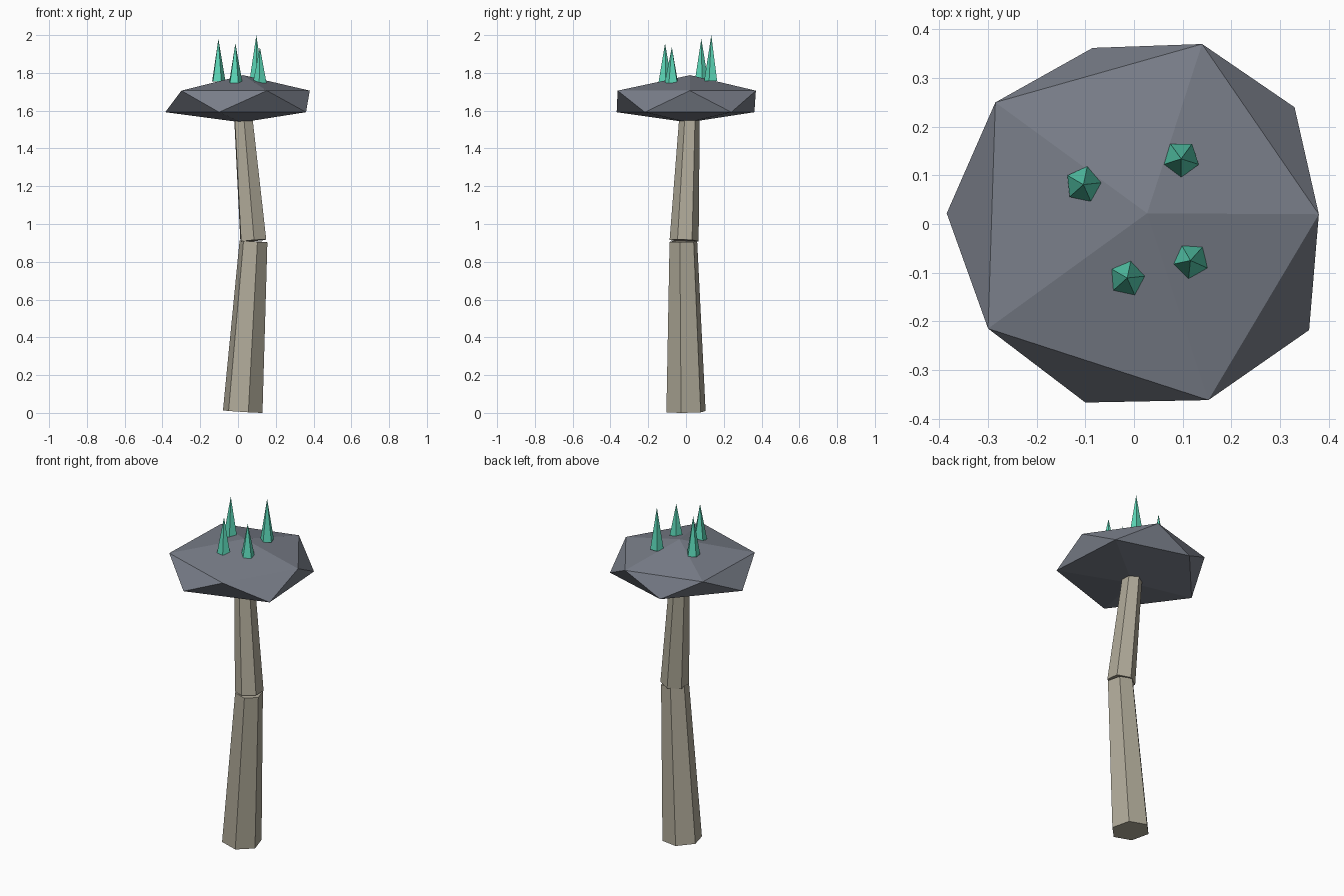
import bpy, bmesh, math
from mathutils import Vector, Matrix

if "Cube" in bpy.data.objects:
    bpy.data.objects.remove(bpy.data.objects["Cube"])


def material(name, rgb):
    m = bpy.data.materials.new(name)
    lin = [((c / 255 + 0.055) / 1.055) ** 2.4 for c in rgb]
    m.diffuse_color = (*lin, 1)
    m.use_nodes = True
    m.node_tree.nodes["Principled BSDF"].inputs["Base Color"].default_value = m.diffuse_color
    return m


BARK = material("pale bark", (176, 170, 153))
STONE = material("grey stone", (121, 126, 137))
CRYSTAL = material("teal crystal", (92, 216, 184))


def finish(bm, name, mat):
    bmesh.ops.recalc_face_normals(bm, faces=bm.faces)
    me = bpy.data.meshes.new(name)
    bm.to_mesh(me)
    bm.free()
    me.materials.append(mat)
    ob = bpy.data.objects.new(name, me)
    bpy.context.collection.objects.link(ob)
    return ob


def taper(name, base, tip, r1, r2, sides, turn, mat):
    """Flat-sided tapered column whose axis runs from base to tip."""
    a, b = Vector(base), Vector(tip)
    axis = b - a
    tilt = Vector((0, 0, 1)).rotation_difference(axis).to_matrix()
    bm = bmesh.new()
    rings = []
    for p, r in ((a, r1), (b, r2)):
        n = sides if r > 0 else 1
        ring = []
        for i in range(n):
            t = math.radians(turn) + 2 * math.pi * i / sides
            ring.append(bm.verts.new(p + tilt @ Vector((r * math.cos(t), r * math.sin(t), 0))))
        rings.append(ring)
    low, high = rings
    bm.faces.new(low[::-1])
    if len(high) > 1:
        bm.faces.new(high)
    for i in range(sides):
        j = (i + 1) % sides
        if len(high) > 1:
            bm.faces.new((low[i], low[j], high[j], high[i]))
        else:
            bm.faces.new((low[i], low[j], high[0]))
    return finish(bm, name, mat)


# Crooked trunk in two six-sided segments
taper("lower_trunk", (0.025, 0, 0.0066), (0.082, -0.014, 0.908), 0.108, 0.076, 6, -14, BARK)
taper("upper_trunk", (0.081, -0.01, 0.912), (0.025, 0.02, 1.60), 0.077, 0.053, 6, -27, BARK)

# Faceted cap: an irregular flattened icosahedron
upper = [(0.38, 0.02), (0.14, 0.37), (-0.285, 0.25), (-0.30, -0.215), (0.153, -0.362)]
lower = [(0.33, 0.24), (-0.085, 0.362), (-0.385, 0.022), (-0.10, -0.367), (0.36, -0.218)]
bm = bmesh.new()
top = bm.verts.new((0.027, 0.022, 1.788))
bottom = bm.verts.new((0.02, 0.01, 1.538))
u = [bm.verts.new((x, y, 1.706)) for x, y in upper]
l = [bm.verts.new((x, y, 1.592)) for x, y in lower]
for i in range(5):
    j = (i + 1) % 5
    bm.faces.new((top, u[i], u[j]))
    bm.faces.new((u[i], l[i], u[j]))
    bm.faces.new((l[i], l[j], u[j]))
    bm.faces.new((bottom, l[j], l[i]))
finish(bm, "cap", STONE)

# Five-sided crystal spikes: x, y, base z, tip z, turn
spikes = [(0.097, 0.134, 1.757, 2.0, -18), (-0.104, 0.081, 1.755, 1.98, 6),
          (0.116, -0.075, 1.747, 1.937, -24), (-0.014, -0.111, 1.747, 1.957, 6)]
for n, (x, y, z0, z1, turn) in enumerate(spikes, 1):
    taper(f"spike_{n}", (x, y, z0), (x, y, z1), 0.038, 0, 5, turn, CRYSTAL)
